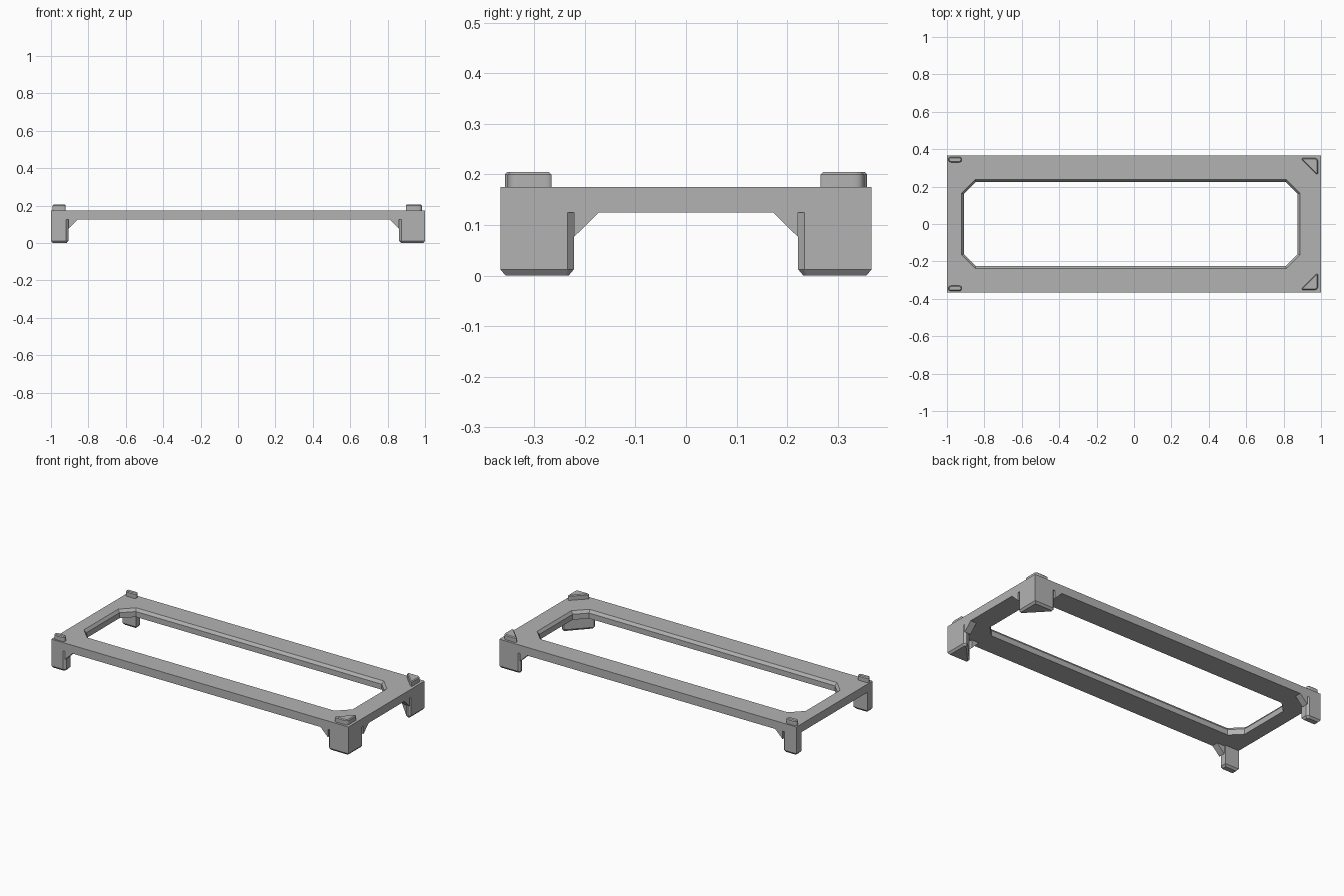
import bpy, bmesh
from mathutils import Vector

cube = bpy.data.objects.get("Cube")
if cube:
    bpy.data.objects.remove(cube, do_unlink=True)

grey = bpy.data.materials.new("grey_plastic")
grey.use_nodes = True
colour = (0.45, 0.45, 0.45, 1)
grey.diffuse_color = colour
grey.node_tree.nodes["Principled BSDF"].inputs["Base Color"].default_value = colour

HALF_X, HALF_Y = 1.0, 0.367
UNDER, TOP, PEG_TOP = 0.125, 0.175, 0.205


def inset(pts, d):
    """Move every edge of a counter-clockwise outline inward by d."""
    out = []
    for i, p in enumerate(pts):
        a = (Vector(p) - Vector(pts[i - 1])).normalized()
        b = (Vector(pts[(i + 1) % len(pts)]) - Vector(p)).normalized()
        na, nb = Vector((-a.y, a.x)), Vector((-b.y, b.x))
        out.append(tuple(Vector(p) + (na + nb) * d / (1 + na.dot(nb))))
    return out


def rounded(pts, r, steps=6):
    """Replace each corner of an outline by a small curve."""
    out = []
    for i, p in enumerate(pts):
        p = Vector(p)
        a = p + (Vector(pts[i - 1]) - p).normalized() * r
        b = p + (Vector(pts[(i + 1) % len(pts)]) - p).normalized() * r
        for k in range(steps + 1):
            t = k / steps
            out.append(tuple(a * (1 - t) ** 2 + p * 2 * t * (1 - t) + b * t * t))
    return out


def loft(name, rings, closed=False, side=1, smooth=False):
    """Skin (outline, z) rings; side = -1 mirrors the part front to back."""
    bm = bmesh.new()
    loops = [[bm.verts.new((x, y * side, z)) for x, y in pts] for pts, z in rings]
    pairs = list(zip(loops, loops[1:]))
    if closed:
        pairs.append((loops[-1], loops[0]))
    else:
        bm.faces.new(loops[0])
        bm.faces.new(loops[-1])
    for lo, hi in pairs:
        n = len(lo)
        for i in range(n):
            j = (i + 1) % n
            bm.faces.new((lo[i], lo[j], hi[j], hi[i]))
    bmesh.ops.remove_doubles(bm, verts=bm.verts, dist=1e-5)
    bmesh.ops.recalc_face_normals(bm, faces=bm.faces)
    mesh = bpy.data.meshes.new(name)
    bm.to_mesh(mesh)
    bm.free()
    mesh.materials.append(grey)
    obj = bpy.data.objects.new(name, mesh)
    bpy.context.collection.objects.link(obj)
    if smooth:
        bpy.ops.object.select_all(action='DESELECT')
        obj.select_set(True)
        bpy.context.view_layer.objects.active = obj
        bpy.ops.object.shade_smooth_by_angle()
    return obj


def cut_rectangle(x0, x1, y, c):
    """Rectangle with corners cut by c, counter-clockwise."""
    return [(x0 + c, -y), (x1 - c, -y), (x1, -y + c), (x1, y - c),
            (x1 - c, y), (x0 + c, y), (x0, y - c), (x0, -y + c)]


# Top frame with a chamfered window
outer = cut_rectangle(-HALF_X, HALF_X, HALF_Y, 0)
window = cut_rectangle(-0.922, 0.887, 0.237, 0.072)
lip = inset(window, 0.012)
loft("frame", [(outer, UNDER), (outer, TOP), (window, TOP),
               (lip, 0.158), (lip, UNDER)], closed=True)

# Outlines of the back corners; the front ones are mirrored
wide_leg = [(1, HALF_Y), (0.874, HALF_Y), (0.862, 0.355), (0.862, 0.345),
            (0.978, 0.222), (0.988, 0.222), (1, 0.234)]
slim_leg = [(-0.92, HALF_Y), (-1, HALF_Y), (-1, 0.317),
            (-0.907, 0.317), (-0.907, 0.355)]
wide_peg = rounded([(0.984, 0.353), (0.888, 0.353), (0.984, 0.257)], 0.022)
slim_peg = rounded([(-0.921, 0.358), (-0.992, 0.358),
                    (-0.992, 0.33), (-0.921, 0.33)], 0.0139)


def brace(name, along_x, start, reach, side):
    """Sloped brace between a leg and the frame, flush with the outer face."""
    depth, low = 0.04, 0.077
    rim = HALF_Y if along_x else HALF_X

    def bar(a, b):
        corners = [(a, rim), (a, rim - depth), (b, rim - depth), (b, rim)]
        return corners if along_x else [(v, u) for u, v in corners]

    tip = start + reach * 0.02
    loft(name, [(bar(start, tip), low), (bar(start, start + reach), UNDER)], side=side)


for label, side in (("back", 1), ("front", -1)):
    # Legs with chamfered feet
    for kind, outline in (("wide", wide_leg), ("slim", slim_leg)):
        loft(f"{label}_{kind}_leg",
             [(inset(outline, 0.01), 0), (outline, 0.012), (outline, UNDER)], side=side)
    # Stacking pegs
    for kind, outline in (("triangular", wide_peg), ("oval", slim_peg)):
        loft(f"{label}_{kind}_peg",
             [(outline, TOP), (outline, PEG_TOP - 0.005),
              (inset(outline, 0.005), PEG_TOP)], side=side, smooth=True)
    # Braces
    brace(f"{label}_wide_long_brace", True, 0.862, -0.05, side)
    brace(f"{label}_wide_end_brace", False, 0.222, -0.05, side)
    brace(f"{label}_slim_brace", True, -0.907, 0.05, side)
